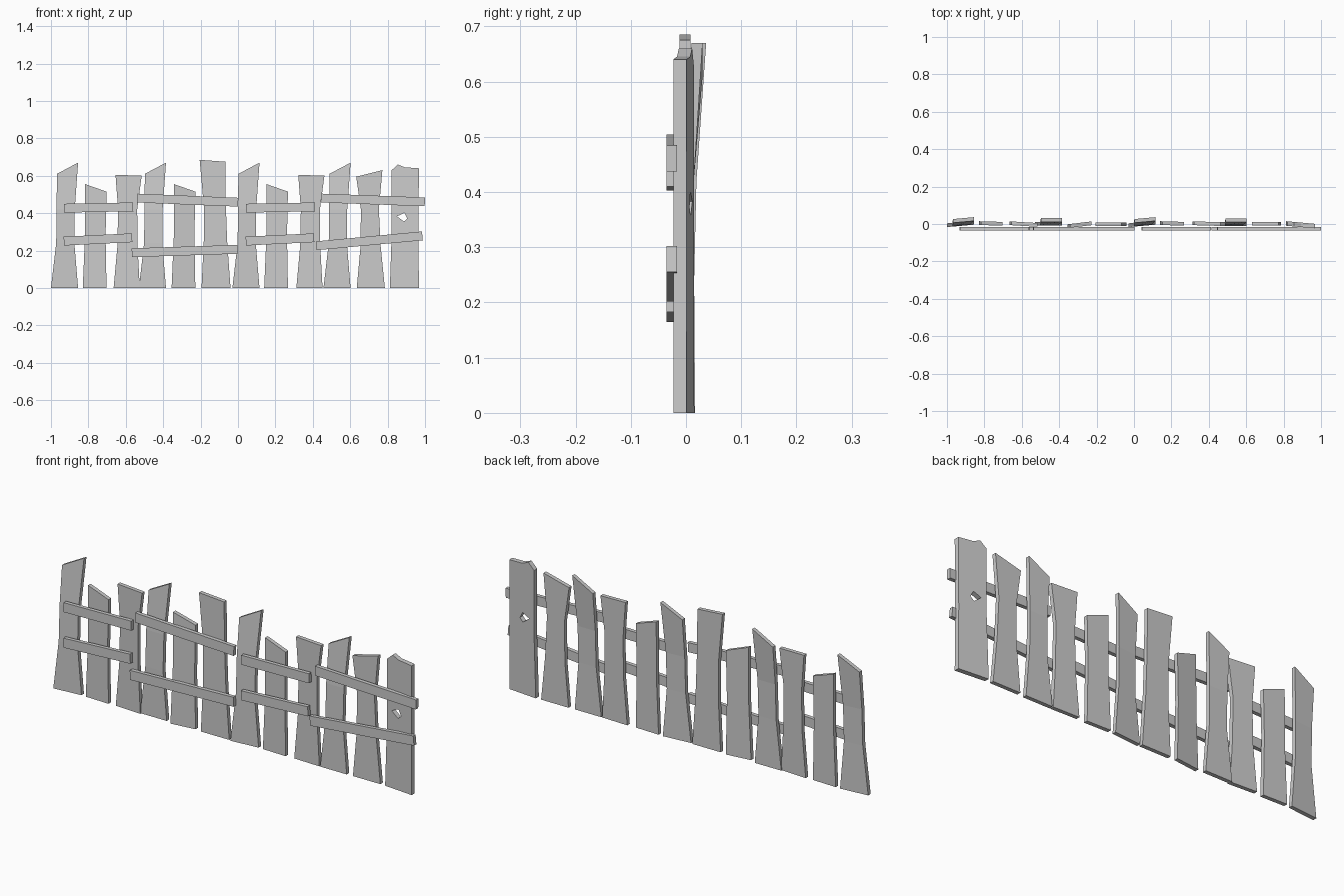
import bpy, bmesh

if "Cube" in bpy.data.objects:
    bpy.data.objects.remove(bpy.data.objects["Cube"])


def solid(name, faces, hide=False):
    """Make an object from a list of closed polygon faces, merging shared corners."""
    bm = bmesh.new()
    for f in faces:
        bm.faces.new([bm.verts.new(p) for p in f])
    bmesh.ops.remove_doubles(bm, verts=bm.verts, dist=1e-5)
    bmesh.ops.recalc_face_normals(bm, faces=bm.faces)
    me = bpy.data.meshes.new(name)
    bm.to_mesh(me)
    bm.free()
    ob = bpy.data.objects.new(name, me)
    bpy.context.collection.objects.link(ob)
    ob.hide_render = hide
    return ob


def board(name, x0, rows, yc=-0.003, twist=0.0, th=0.02, peaks=()):
    """Plank from rows (left x, left z, right x, right z, lean); twist turns it about z."""
    mid = (rows[0][0] + rows[0][2]) / 2

    def pt(x, z, lean, side):
        return (x0 + x, yc + lean + twist * (x - mid) + side * th / 2, z)

    left = [(r[0], r[1], r[4]) for r in rows]
    right = [(r[2], r[3], r[4]) for r in rows]
    faces = []
    for s in (-1, 1):
        for i in range(len(rows) - 1):
            top = [(x, z, 0) for x, z in peaks] if i == len(rows) - 2 else []
            loop = [left[i], right[i], right[i + 1]] + top[::-1] + [left[i + 1]]
            faces.append([pt(*p, s) for p in loop])
    rim = left + [(x, z, 0) for x, z in peaks] + right[::-1]
    for a, b in zip(rim, rim[1:] + rim[:1]):
        faces.append([pt(*a, -1), pt(*b, -1), pt(*b, 1), pt(*a, 1)])
    return solid(name, faces)


# Plank shapes, measured from the lower left corner
slanted = [(0, 0, .145, 0, 0), (.028, .24, .125, .24, 0),
           (.03, .42, .127, .42, .004), (.032, .61, .145, .67, .02)]
short = [(0, 0, .127, 0, 0), (.012, .28, .122, .28, 0), (.013, .555, .127, .515, 0)]
square = [(0, 0, .14, 0, 0), (.02, .22, .128, .22, 0),
          (.024, .42, .126, .42, 0), (.01, .605, .15, .60, 0)]
tall = [(0, 0, .155, 0, 0), (.012, .25, .137, .25, 0),
        (.012, .44, .13, .44, 0), (-.01, .685, .127, .675, 0)]
flared = [(0, 0, .15, 0, 0), (.02, .22, .128, .22, 0),
          (.022, .42, .118, .42, 0), (-.003, .595, .137, .63, 0)]
broken = [(0, 0, .155, 0, 0), (.01, .3, .153, .3, 0), (.01, .63, .155, .64, 0)]

# Upright planks: shape, x of lower left corner, y centre, twist
planks = [(slanted, -1.0, 0, .09), (short, -.83, .003, -.03), (square, -.665, 0, -.06),
          (slanted, -.53, .002, 0), (short, -.355, -.004, .12), (tall, -.195, -.002, 0),
          (slanted, -.03, 0, .09), (short, .14, .003, -.03), (square, .312, .002, -.03),
          (slanted, .457, 0, 0), (flared, .635, .002, 0)]
for i, (shape, x, y, tw) in enumerate(planks):
    board(f"plank_{i + 1}", x, shape, y, tw)

# Last plank with a chipped top and a hole
end = board("plank_12", .812, broken, -.004, -.09, .024, [(.043, .66), (.08, .645)])
hole = [(.85, .383), (.89, .402), (.905, .372), (.887, .355)]
f, b = [(x, -.1, z) for x, z in hole], [(x, .1, z) for x, z in hole]
cutter = solid("hole_cutter", [f, b] + [[f[i], f[i - 1], b[i - 1], b[i]] for i in range(4)], True)
cutter.hide_viewport = False
cutter.display_type = 'WIRE'
mod = end.modifiers.new("hole", 'BOOLEAN')
mod.operation = 'DIFFERENCE'
mod.solver = 'EXACT'
mod.object = cutter
# Bake the cut, then drop the cutter
bpy.context.view_layer.objects.active = end
end.select_set(True)
bpy.ops.object.modifier_apply(modifier=mod.name)
bpy.data.objects.remove(cutter)

# Cross rails: left x, left low z, right x, right low z
rails = [(-.93, .403, -.56, .41), (-.93, .227, -.565, .245),
         (-.54, .457, 0, .435), (-.567, .165, 0, .183),
         (.043, .403, .413, .41), (.043, .227, .408, .245),
         (.445, .457, .998, .437), (.42, .202, .988, .255)]
for i, (xa, za, xb, zb) in enumerate(rails):
    sk = (zb - za) / (xb - xa) * .048     # keeps the ends square to the rail
    h = .047
    ring = [(xa, za), (xb, zb), (xb - sk, zb + h), (xa - sk, za + h)]
    f, b = [(x, -.035, z) for x, z in ring], [(x, -.016, z) for x, z in ring]
    solid(f"rail_{i + 1}", [f, b] + [[f[k], f[k - 1], b[k - 1], b[k]] for k in range(4)])
